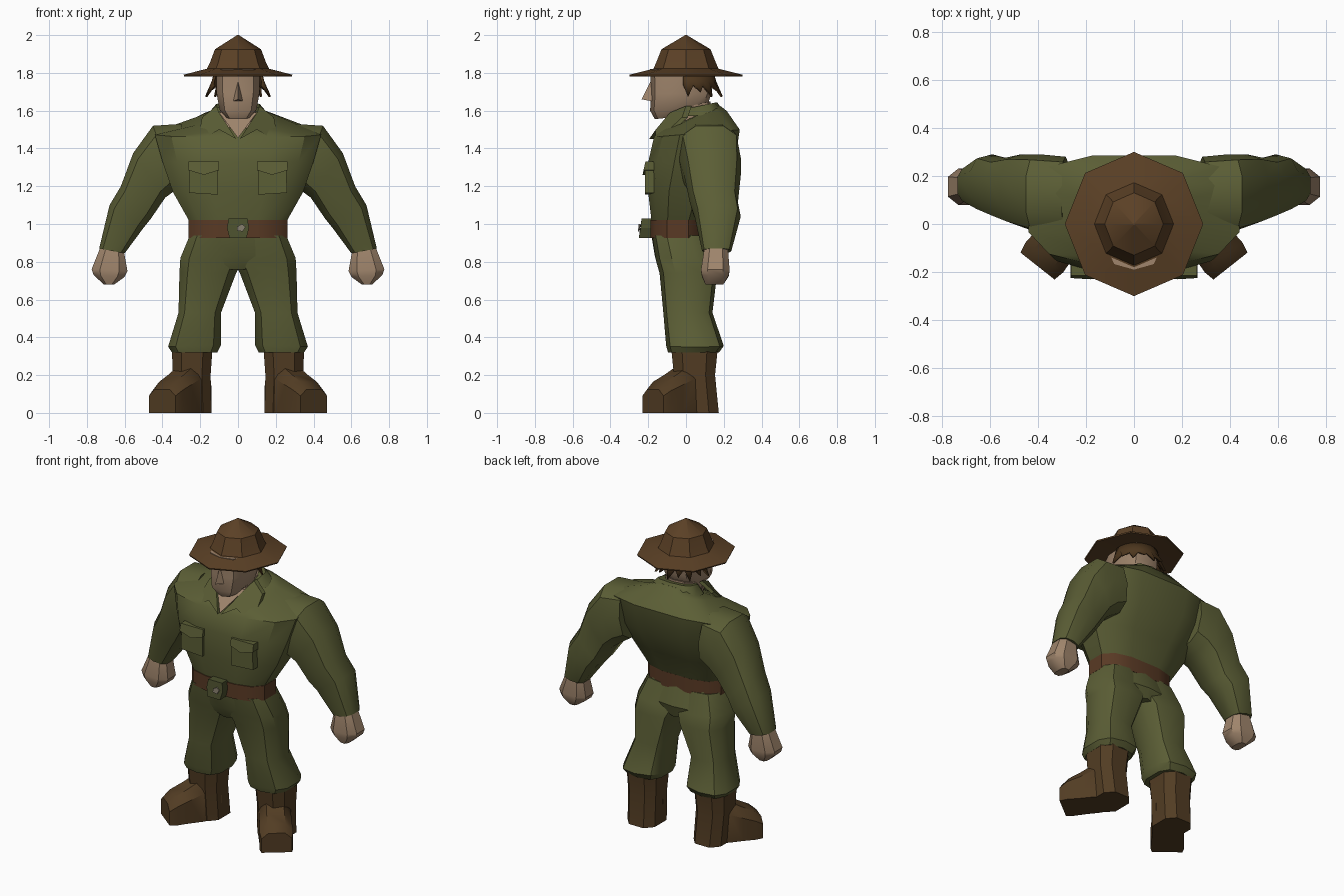
import bpy, bmesh, math
from mathutils import Vector

if "Cube" in bpy.data.objects:
    bpy.data.objects.remove(bpy.data.objects["Cube"])


def material(name, rgb):
    m = bpy.data.materials.new(name)
    m.diffuse_color = (*rgb, 1)
    m.use_nodes = True
    m.node_tree.nodes["Principled BSDF"].inputs["Base Color"].default_value = m.diffuse_color
    return m


GREEN = material("olive_cloth", (0.105, 0.112, 0.036))
DARK = material("dark_olive", (0.07, 0.078, 0.026))
HAT = material("hat_brown", (0.105, 0.052, 0.019))
BELT = material("belt_brown", (0.10, 0.042, 0.018))
BOOT = material("boot_brown", (0.085, 0.046, 0.017))
SKIN = material("skin", (0.35, 0.235, 0.15))
HAIR = material("hair_brown", (0.075, 0.038, 0.013))
METAL = material("dull_metal", (0.22, 0.19, 0.14))


def build(name, verts, faces, mat, angle=35):
    me = bpy.data.meshes.new(name)
    me.from_pydata([tuple(v) for v in verts], [], faces)
    bm = bmesh.new()
    bm.from_mesh(me)
    bmesh.ops.recalc_face_normals(bm, faces=bm.faces)
    bm.to_mesh(me)
    bm.free()
    me.materials.append(mat)
    ob = bpy.data.objects.new(name, me)
    bpy.context.collection.objects.link(ob)
    bpy.ops.object.select_all(action='DESELECT')
    ob.select_set(True)
    bpy.context.view_layer.objects.active = ob
    bpy.ops.object.shade_smooth_by_angle(angle=math.radians(angle))
    return ob


def skin_rings(name, rings, mat, angle=35, caps=True):
    """Bridge equal-sized closed rings of points into one surface."""
    n = len(rings[0])
    faces = [(k * n + i, k * n + (i + 1) % n, (k + 1) * n + (i + 1) % n, (k + 1) * n + i)
             for k in range(len(rings) - 1) for i in range(n)]
    if caps:
        faces += [tuple(range(n)), tuple(range((len(rings) - 1) * n, len(rings) * n))]
    return build(name, [v for r in rings for v in r], faces, mat, angle)


def ring(ax, az, bx, bz, yf, yb, tilt=0, n=10, p=0.7, s=1):
    """Rounded ring from outer point a to inner point b, front yf to back yb."""
    pts = []
    for i in range(n):
        t = 2 * math.pi * (i + 0.5) / n
        c, d = math.cos(t), math.sin(t)
        c = math.copysign(abs(c) ** p, c) / math.cos(math.pi / n) ** p
        d = math.copysign(abs(d) ** p, d)
        pts.append(Vector((s * ((ax + bx) / 2 + c * (ax - bx) / 2),
                           (yf + yb) / 2 + d * (yb - yf) / 2,
                           (az + bz) / 2 + c * (az - bz) / 2 + d * tilt)))
    return pts


def limb(name, specs, mat, s=1, **kw):
    return skin_rings(name, [ring(*q, s=s, **kw) for q in specs], mat)


def body(name, specs, mat, **kw):
    """Symmetric part from (z front, z back, half width, y front, y back)."""
    return skin_rings(name, [ring(w, (zf + zb) / 2, -w, (zf + zb) / 2, yf, yb, (zb - zf) / 2, **kw)
                             for zf, zb, w, yf, yb in specs], mat)


def slab(name, outline, depth, mat):
    """Plate from front outline points, thickened backwards."""
    back = [Vector(v) + Vector((0, depth, 0)) for v in outline]
    return skin_rings(name, [outline, back], mat, 20)


def side_name(s):
    return "left" if s > 0 else "right"


# Jacket, belt and trouser seat
body("jacket", [(1.01, 1.01, .255, -.185, .10), (1.17, 1.17, .345, -.205, .17),
                (1.33, 1.33, .40, -.205, .265), (1.46, 1.50, .44, -.175, .29),
                (1.49, 1.60, .22, -.15, .22), (1.51, 1.63, .12, -.09, .18)], GREEN, n=12)
body("belt", [(.925, .925, .262, -.192, .105), (1.02, 1.02, .262, -.192, .105)], BELT, n=12)
body("trouser_seat", [(.95, .95, .255, -.185, .10), (.83, .83, .27, -.165, .14),
                      (.76, .76, .06, -.14, .13)], GREEN)

# Belt buckle with a small metal stud
slab("buckle", [(-.045, -.25, .925), (.045, -.25, .925), (.058, -.24, .98),
                (.05, -.235, 1.03), (-.05, -.235, 1.03), (-.058, -.24, .98)], .07, DARK)
slab("buckle_stud", [(-.005, -.254, .965), (.025, -.254, .96), (.04, -.252, .985),
                     (.02, -.25, 1.0), (-.005, -.25, .985)], .008, METAL)

for s in (1, -1):
    side = side_name(s)
    # Sleeve and fist
    limb(side + "_sleeve", [(.30, 1.53, .27, 1.22, -.04, .28), (.45, 1.52, .33, 1.18, -.04, .29),
                            (.555, 1.375, .385, 1.14, -.01, .29), (.62, 1.20, .46, 1.03, .02, .275),
                            (.68, 1.10, .50, .98, .045, .29), (.735, .87, .60, .845, .085, .24)],
         GREEN, s)
    limb(side + "_hand", [(.725, .885, .605, .86, .095, .225), (.775, .76, .585, .75, .075, .235),
                          (.765, .73, .60, .72, .08, .23), (.71, .68, .655, .68, .10, .20)],
         SKIN, s, n=8)
    # Trouser leg with gathered hem
    limb(side + "_trouser_leg", [(.255, .94, -.02, .94, -.18, .10), (.305, .82, -.02, .80, -.16, .14),
                                 (.31, .74, .01, .74, -.14, .165), (.315, .53, .09, .53, -.12, .14),
                                 (.37, .35, .09, .36, -.105, .20), (.35, .32, .11, .32, -.095, .175)],
         GREEN, s)
    # Boot shaft and splayed foot
    limb(side + "_boot_shaft", [(.35, .34, .135, .34, -.085, .175), (.345, .20, .145, .20, -.07, .16),
                                (.335, .0, .14, .0, -.06, .18)], BOOT, s, n=8)
    fwd, across = Vector((.62, -.785, 0)), Vector((.785, .62, 0))
    foot = []
    for t, h, w in ((0, .20, .075), (.12, .25, .095), (.20, .205, .095), (.28, .165, .10), (.325, .125, .09)):
        c = Vector((.20, .08, 0)) + fwd * t
        prof = ((-w, 0), (-w, h * .72), (-w * .55, h), (w * .55, h), (w, h * .72), (w, 0))
        foot.append([Vector((s * q.x, q.y, q.z)) for q in
                     (c + across * a + Vector((0, 0, z)) for a, z in prof)])
    skin_rings(side + "_boot_foot", foot, BOOT)
    # Chest pocket with pointed flap
    slab(side + "_pocket", [(s * x, -.217, z) for x, z in
                            ((.105, 1.155), (.26, 1.165), (.255, 1.30), (.105, 1.30))], .08, GREEN)
    slab(side + "_pocket_flap", [(s * x, y, z) for x, y, z in
                                 ((.10, -.215, 1.33), (.262, -.215, 1.33), (.264, -.225, 1.285),
                                  (.18, -.23, 1.26), (.10, -.225, 1.285))], .08, GREEN)
    # Collar flap running from the throat round to the nape
    slab(side + "_collar", [(s * x, y, z) for x, y, z in
                            ((.01, -.195, 1.45), (.10, -.085, 1.59), (.115, .0, 1.625),
                             (.19, -.02, 1.565), (.215, -.165, 1.43), (.10, -.16, 1.50))], .03, GREEN)

# Back of the collar
body("collar_band", [(1.57, 1.58, .165, -.01, .205), (1.61, 1.645, .115, .0, .165)], GREEN)

# Neck, open throat and head
body("neck", [(1.44, 1.5, .09, -.12, .13), (1.60, 1.65, .095, -.08, .13)], SKIN)
slab("throat", [(0, -.188, 1.455), (.10, -.075, 1.59), (-.10, -.075, 1.59)], .05, SKIN)
body("head", [(1.555, 1.58, .06, -.165, .06), (1.60, 1.62, .098, -.19, .11),
              (1.69, 1.69, .113, -.185, .135), (1.82, 1.82, .115, -.19, .145)], SKIN)
build("nose", [(0, -.235, 1.66), (-.025, -.18, 1.65), (.025, -.18, 1.65), (0, -.185, 1.76)],
      [(0, 1, 2), (0, 2, 3), (0, 3, 1), (1, 3, 2)], SKIN)

# Ragged hair around the sides and back
count = 18
verts, faces = [], []
for i in range(count + 1):
    a = math.radians(-15 + 210 * i / count)
    tip = i % 2
    for r, z in ((.125, 1.81), (.14, 1.755), (.175 if tip else .135, (1.675, 1.70)[i % 4 // 2] if tip else 1.735)):
        verts.append((r * math.cos(a), .02 + r * math.sin(a), z))
    if i:
        b = 3 * i
        faces += [(b - 3, b, b + 1, b - 2), (b - 2, b + 1, b + 2, b - 1)]
hair = build("hair", verts, faces, HAIR)
hair.modifiers.new("thickness", 'SOLIDIFY').thickness = .012

# Wide hat: brim underside, brim edge, crown and peak
hat = []
for rx, ry, z in ((.12, .13, 1.80), (.285, .298, 1.782), (.288, .30, 1.79), (.165, .172, 1.822),
                  (.15, .16, 1.85), (.122, .13, 1.925), (.004, .004, 2.0)):
    hat.append([Vector((rx * math.cos(k * math.pi / 4), ry * math.sin(k * math.pi / 4), z))
                for k in range(8)])
skin_rings("hat", hat, HAT, 30)
